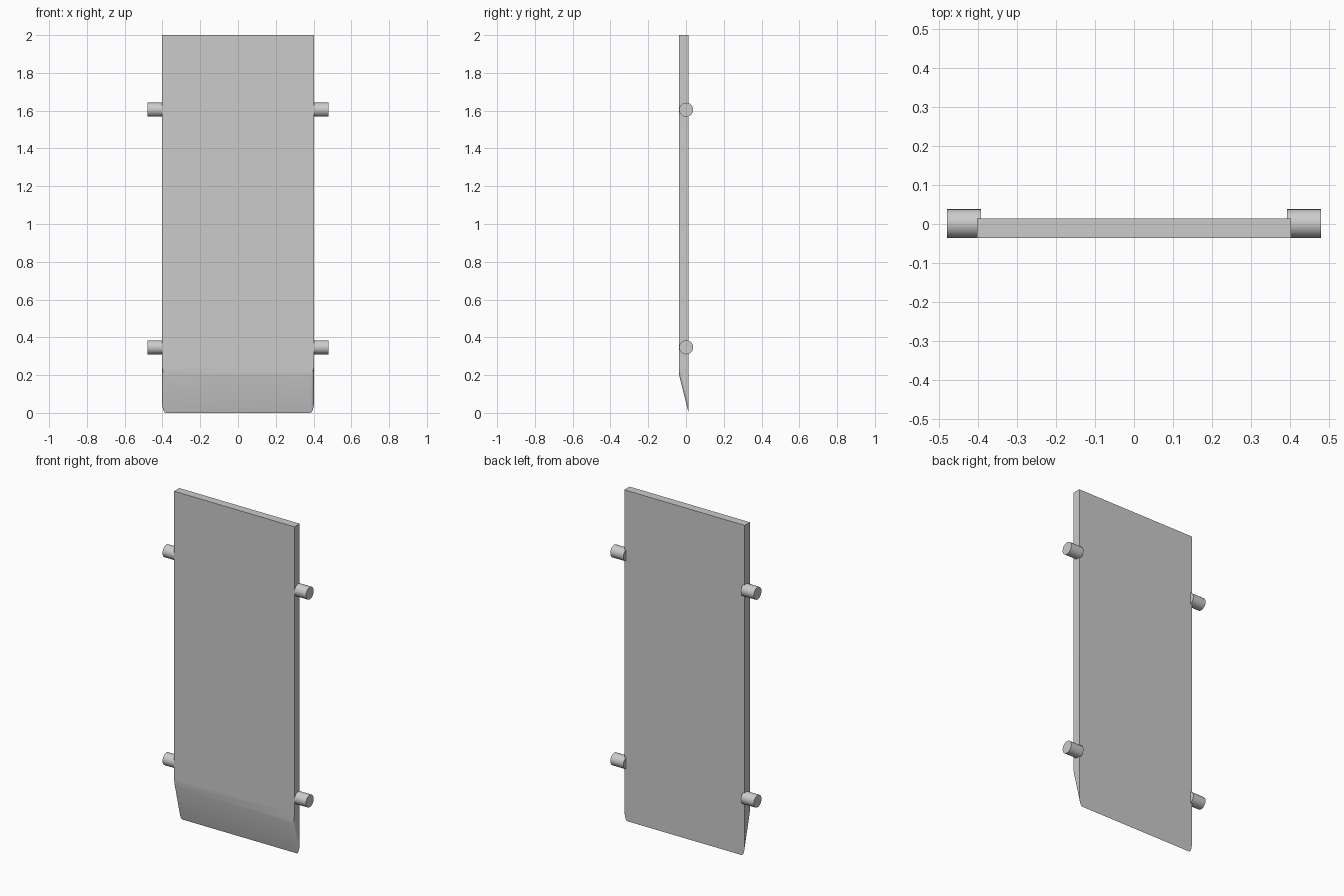
import bpy, bmesh, math
from mathutils import Matrix

cube = bpy.data.objects.get("Cube")
if cube:
    bpy.data.objects.remove(cube, do_unlink=True)

grey = bpy.data.materials.new("plain_grey")
grey.use_nodes = True
colour = (0.6, 0.6, 0.6, 1)
grey.diffuse_color = colour
grey.node_tree.nodes["Principled BSDF"].inputs["Base Color"].default_value = colour

HALF_W, TOP = 0.403, 2.0
FRONT, BACK, SLOPE = -0.036, 0.014, 0.2
ROUND_X, ROUND_Z, STEPS = 0.02, 0.07, 8
PEG_R, PEG_END, PEG_Y = 0.037, 0.48, 0.001


def add_object(name, bm):
    bmesh.ops.recalc_face_normals(bm, faces=bm.faces)
    mesh = bpy.data.meshes.new(name)
    bm.to_mesh(mesh)
    bm.free()
    mesh.materials.append(grey)
    obj = bpy.data.objects.new(name, mesh)
    bpy.context.collection.objects.link(obj)
    bpy.ops.object.select_all(action='DESELECT')
    obj.select_set(True)
    bpy.context.view_layer.objects.active = obj
    bpy.ops.object.shade_smooth_by_angle(angle=math.radians(30))


def outline(bottom):
    """Panel outline with rounded lower corners."""
    right = [(HALF_W, TOP)]
    for i in range(STEPS + 1):
        a = math.pi / 2 * i / STEPS
        right.append((HALF_W - ROUND_X * (1 - math.cos(a)),
                      bottom + ROUND_Z * (1 - math.sin(a))))
    return right + [(-x, z) for x, z in reversed(right)]


# Panel: the front outline stops higher, which slopes the bottom edge
bm = bmesh.new()
front = [bm.verts.new((x, FRONT, z)) for x, z in outline(SLOPE)]
back = [bm.verts.new((x, BACK, z)) for x, z in outline(0)]
bm.faces.new(front)
bm.faces.new(back)
for i in range(len(front)):
    j = (i + 1) % len(front)
    bm.faces.new((front[i], front[j], back[j], back[i]))
add_object("panel", bm)

# Four side pegs
for side, sx in (("left", 1), ("right", -1)):
    for level, z in (("lower", 0.347), ("upper", 1.605)):
        inner = HALF_W - 0.01
        bm = bmesh.new()
        place = (Matrix.Translation((sx * (inner + PEG_END) / 2, PEG_Y, z))
                 @ Matrix.Rotation(math.pi / 2, 4, 'Y'))
        bmesh.ops.create_cone(bm, cap_ends=True, segments=32, radius1=PEG_R,
                              radius2=PEG_R, depth=PEG_END - inner, matrix=place)
        add_object(f"{level}_{side}_peg", bm)
